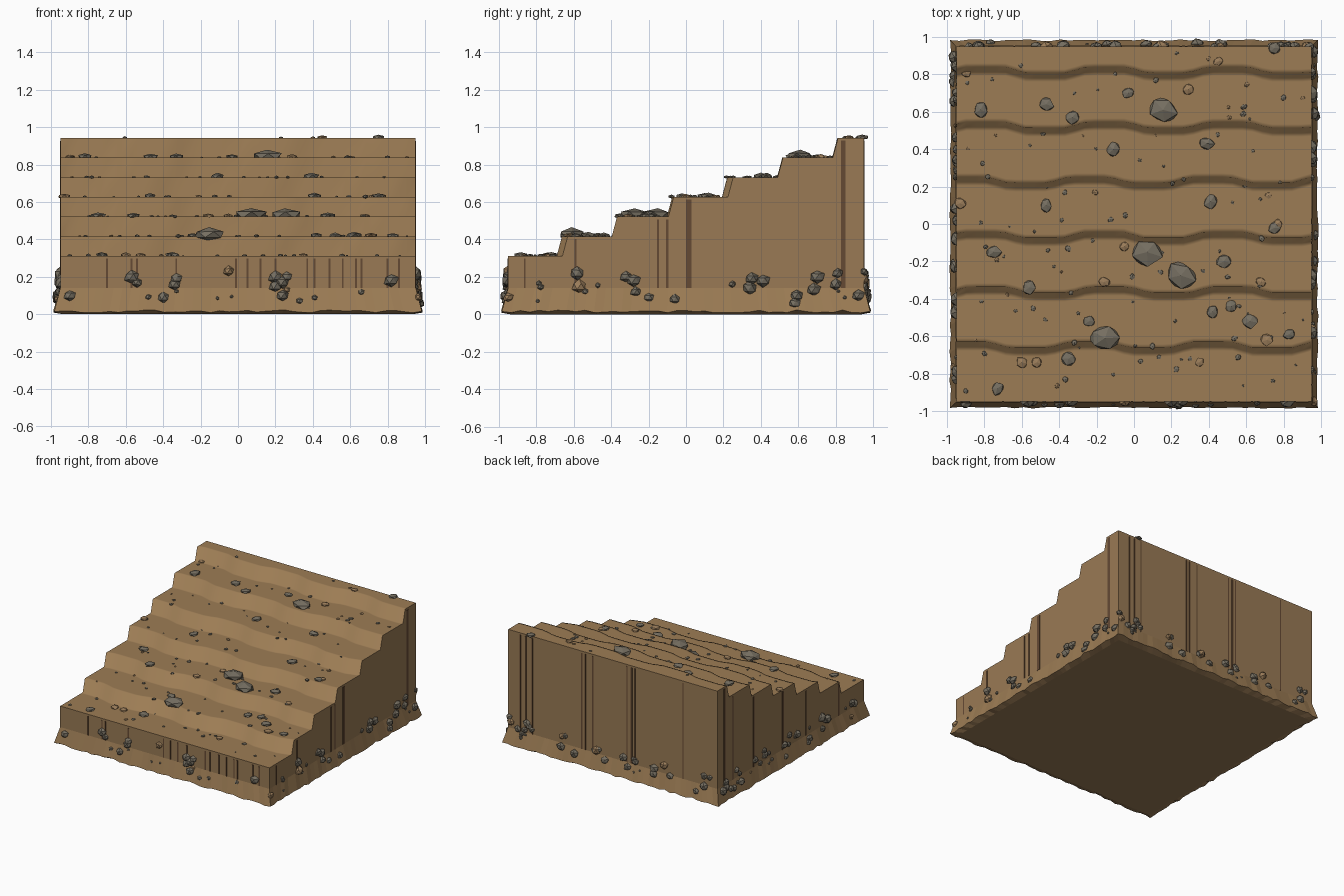
import bpy, bmesh, math, random
from mathutils import Vector, Matrix

random.seed(7)
cube = bpy.data.objects.get("Cube")
if cube:
    bpy.data.objects.remove(cube)


def material(name, rgb):
    m = bpy.data.materials.new(name)
    m.use_nodes = True
    m.diffuse_color = (*rgb, 1)
    m.node_tree.nodes["Principled BSDF"].inputs["Base Color"].default_value = (*rgb, 1)
    return m


DIRT = material("light dirt", (0.335, 0.203, 0.09))
WALL = material("packed dirt", (0.32, 0.195, 0.09))
CRACK = material("dark crack", (0.13, 0.068, 0.034))
STONE = material("grey stone", (0.18, 0.158, 0.12))
CLAY = material("brown stone", (0.33, 0.207, 0.104))


def finish(name, bm, *mats):
    bmesh.ops.recalc_face_normals(bm, faces=bm.faces)
    mesh = bpy.data.meshes.new(name)
    bm.to_mesh(mesh)
    bm.free()
    for m in mats:
        mesh.materials.append(m)
    ob = bpy.data.objects.new(name, mesh)
    bpy.context.collection.objects.link(ob)
    return ob


HALF, OUT, FOOT, SKIRT_TOP = 0.95, 0.983, 0.935, 0.14
STEPS = 7
RISE, RUN, FIRST = 0.105, 0.294, 0.312


def riser_y(i, x):
    "Kinked line of the riser between step i-1 and step i."
    wave = 2 * math.cos(math.tau * (x - 0.47) / 0.65 + 0.6 * math.sin(2 * i))
    return -0.66 + RUN * (i - 1) + 0.016 * max(-1, min(1, wave))


def step_z(x, y):
    return FIRST + RISE * sum(y > riser_y(i, x) for i in range(1, STEPS))


# Terraced body: one stepped profile lofted across the width
def profile(x):
    pts = [(-HALF, 0.02), (-HALF, SKIRT_TOP), (-HALF, FIRST)]
    for i in range(1, STEPS):
        y, z = riser_y(i, x), FIRST + RISE * i
        pts += [(y - 0.034, z - RISE), (y - 0.014, z - RISE),
                (y + 0.014, z), (y + 0.034, z)]
    return pts + [(HALF, FIRST + RISE * (STEPS - 1)), (HALF, 0.02)]


bm = bmesh.new()
columns = []
for k in range(37):
    x = -HALF + 2 * HALF * k / 36
    columns.append([bm.verts.new((x, y, z)) for y, z in profile(x)])
for a, b in zip(columns, columns[1:]):
    for j in range(len(a)):
        n = (j + 1) % len(a)
        bm.faces.new((a[j], a[n], b[n], b[j]))
bm.faces.new(columns[0])
bm.faces.new(columns[-1])
bmesh.ops.recalc_face_normals(bm, faces=bm.faces)
for f in bm.faces:
    c = f.calc_center_median()
    outer = abs(f.normal.x) > 0.9 or abs(c.y) > HALF - 0.001
    f.material_index = 1 if outer else 0
    f.smooth = not outer
finish("terraced_steps", bm, DIRT, WALL)


# Four sides: a point at distance s along the side, d outwards, at height z
def side_point(side, s, d, z):
    return Matrix.Rotation(side * math.pi / 2, 3, 'Z') @ Vector((s, -d, z))


FRONT, RIGHT, BACK, LEFT = range(4)

# Flared skirt with a ragged edge, curling under to the flat underside
bm = bmesh.new()
top, low, foot = [], [], []
N = 40
for side in range(4):
    for k in range(N):
        t = -1 + 2 * k / N
        d = OUT + (random.uniform(-0.006, 0.004) if k else 0)
        top.append(bm.verts.new(side_point(side, t * HALF, HALF + 0.001, SKIRT_TOP)))
        low.append(bm.verts.new(side_point(side, t * OUT, d, random.uniform(0.008, 0.024))))
        foot.append(bm.verts.new(side_point(side, t * FOOT, FOOT, 0)))
for k in range(len(top)):
    n = (k + 1) % len(top)
    bm.faces.new((top[k], top[n], low[n], low[k]))
    bm.faces.new((low[k], low[n], foot[n], foot[k])).material_index = 1
bm.faces.new(foot).material_index = 1
finish("flared_skirt", bm, DIRT, WALL)

# Vertical cracks: thin plates on the walls, as (position, width)
cracks = {
    FRONT: [(x, 0.01) for x in (-.7, -.57, -.54, -.33, -.01, .05, .12, .2,
                                .37, .41, .49, .56, .63, .66, .8, .86)],
    RIGHT: [(-.86, .008), (-.59, .01), (-.15, .012), (-.1, .012), (.015, .03), (.84, .025)],
    BACK: [(-.84, .01), (-.79, .01), (-.73, .01), (-.28, .012), (-.25, .012),
           (-.18, .01), (.13, .01), (.17, .015), (.2, .01), (.64, .008)],
    LEFT: [(-.86, .02), (-.75, .01), (-.48, .01), (-.1, .02), (.2, .01), (.62, .015)],
}
bm = bmesh.new()
for side, items in cracks.items():
    for s, w in items:
        wall = side_point(side, s, HALF, 0)
        height = step_z(wall.x, wall.y - 0.02) - 0.015
        mid = side_point(side, s, HALF, (SKIRT_TOP + height) / 2)
        bmesh.ops.create_cube(bm, size=1, matrix=Matrix.Translation(mid)
                              @ Matrix.Rotation(side * math.pi / 2, 4, 'Z')
                              @ Matrix.Diagonal((w, 0.006, height - SKIRT_TOP, 1)))
finish("wall_cracks", bm, CRACK)


# Faceted stone added to a shared mesh
def stone(bm, pos, r, squash, turn):
    made = bmesh.ops.create_icosphere(bm, subdivisions=1, radius=1)["verts"]
    for v in made:
        v.co *= random.uniform(0.88, 1.14)
    shape = (Matrix.Translation(pos) @ Matrix.Rotation(turn, 4, 'Z')
             @ Matrix.Diagonal((r, r * random.uniform(0.78, 0.92), r * squash, 1)))
    bmesh.ops.transform(bm, matrix=shape, verts=made)


def lay_stone(bm, x, y, r, squash=0.4, spin=3):
    turn = random.uniform(-spin, spin)
    stone(bm, Vector((x, y, step_z(x, y) + r * 0.1)), r, squash, turn)


grey, clay = bmesh.new(), bmesh.new()

# Boulders and stones resting on the treads
for x, y, r in ((.155, .61, .08), (.07, -.15, .088), (.25, -.275, .088), (-.155, -.61, .092)):
    lay_stone(grey, x, y, r, 0.4, 0.4)
for x, y in ((-.73, -.88), (-.35, -.72), (.52, -.44), (.42, -.47), (.83, -.59),
             (.48, -.2), (-.56, -.34), (-.75, -.15), (.75, -.02), (.41, .12),
             (-.47, .1), (.39, .43), (-.11, .4), (-.82, .61), (-.47, .64),
             (-.03, .7), (.75, .94), (-.24, -.52), (.62, -.52), (-.33, .57)):
    lay_stone(grey, x, y, random.uniform(0.033, 0.047))
for x, y in ((.45, .87), (-.9, .81), (.29, .72), (-.05, -.12), (-.16, -.31), (.68, -.31),
             (.71, -.62), (-.6, -.74), (-.52, -.74), (.35, -.74), (-.93, .11), (.77, .0)):
    lay_stone(clay, x, y, random.uniform(0.028, 0.038))
for _ in range(100):
    lay_stone(clay if random.random() < 0.15 else grey, random.uniform(-.92, .92),
              random.uniform(-.92, .92), random.uniform(0.007, 0.02), 0.55)


# Rubble heaped along the foot of each wall
def rubble(side, s, z, r):
    d = HALF + max(0, SKIRT_TOP - z) * 0.25
    stone(clay if random.random() < 0.12 else grey, side_point(side, s, d, z), r, 0.9,
          side * math.pi / 2)


heaps = {
    FRONT: [(-.9, .1), (-.57, .2), (-.54, .17), (-.33, .19), (-.34, .16), (-.4, .09),
            (-.05, .23), (.2, .2), (.24, .17), (.2, .15), (.24, .1), (.26, .2), (.82, .18)],
    RIGHT: [(-.95, .09), (-.58, .22), (-.57, .15), (-.32, .2), (-.28, .18), (-.27, .12),
            (-.2, .09), (-.06, .08), (.35, .19), (.41, .18), (.34, .14), (.58, .06), (.59, .1),
            (.7, .2), (.68, .13), (.8, .16), (.81, .22), (.92, .1)],
}
for side, items in heaps.items():
    for s, z in items:
        rubble(side, s, z, random.uniform(0.028, 0.042))
for side in (BACK, LEFT):
    for c in (-.85, -.72, -.4, -.1, .15, .45, .8):
        for _ in range(4):
            rubble(side, c + random.uniform(-.09, .09), random.uniform(0.07, 0.23),
                   random.uniform(0.022, 0.04))
for side in range(4):
    for _ in range(8):
        rubble(side, random.uniform(-.92, .92), random.uniform(0.07, 0.2),
               random.uniform(0.01, 0.02))

finish("grey_stones", grey, STONE)
finish("brown_stones", clay, CLAY)
